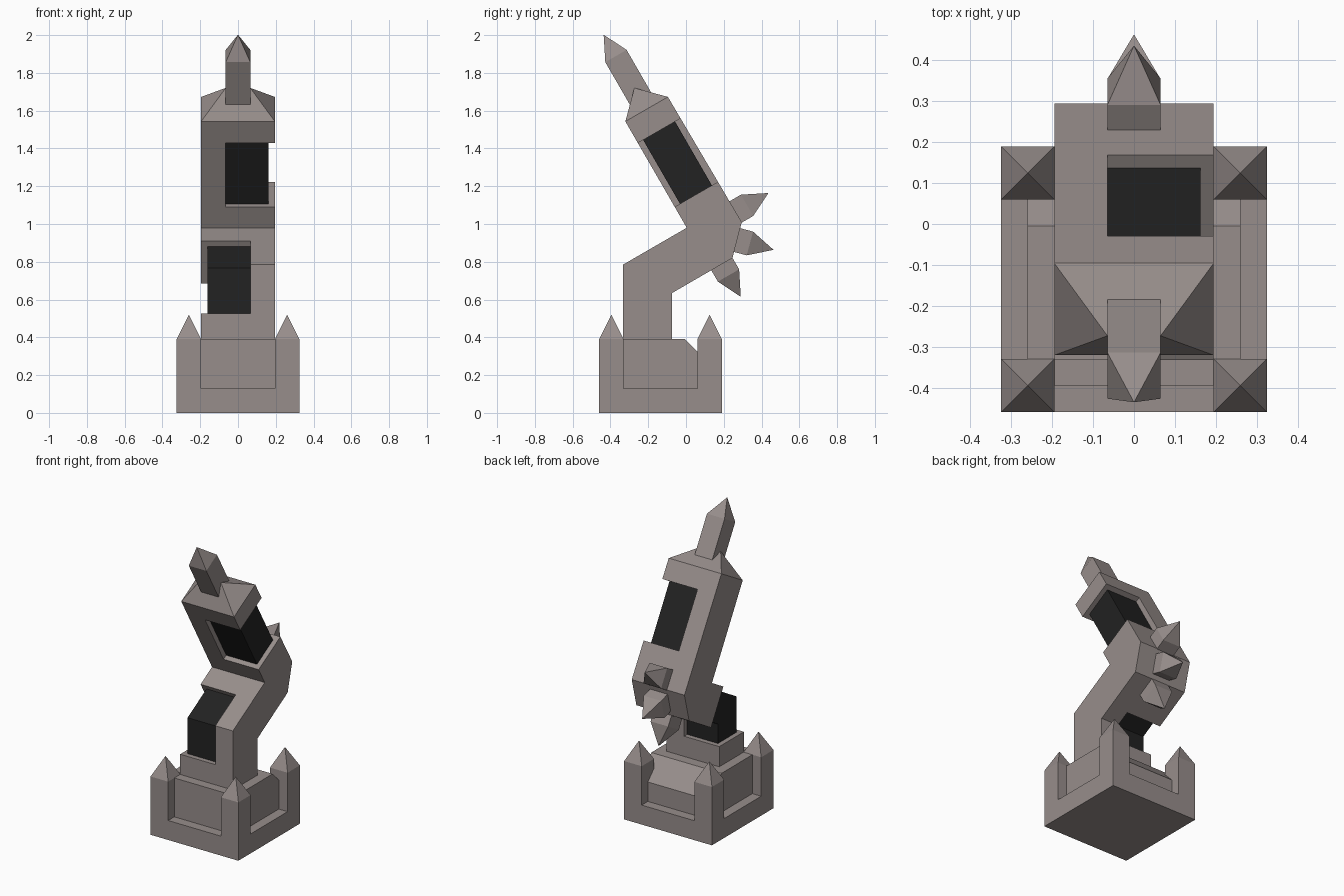
import bpy, bmesh
from mathutils import Vector

if "Cube" in bpy.data.objects:
    bpy.data.objects.remove(bpy.data.objects["Cube"])

W = 0.195   # half width of the arm
H = 0.065   # half width of posts and spikes


def material(name, rgb):
    m = bpy.data.materials.new(name)
    m.diffuse_color = (*rgb, 1)
    m.use_nodes = True
    m.node_tree.nodes["Principled BSDF"].inputs["Base Color"].default_value = m.diffuse_color
    return m


STONE = material("warm grey stone", (0.31, 0.27, 0.26))
DARK = material("near black core", (0.016, 0.016, 0.016))


def make(name, verts, faces, mat=STONE):
    bm = bmesh.new()
    vs = [bm.verts.new(v) for v in verts]
    for f in faces:
        bm.faces.new([vs[i] for i in f])
    bmesh.ops.recalc_face_normals(bm, faces=bm.faces)
    me = bpy.data.meshes.new(name)
    bm.to_mesh(me)
    bm.free()
    me.materials.append(mat)
    ob = bpy.data.objects.new(name, me)
    bpy.context.collection.objects.link(ob)
    return ob


def prism(name, profile, x0, x1, mat=STONE):
    """Side (y, z) profile extruded from x0 to x1."""
    n = len(profile)
    verts = [(x, y, z) for x in (x0, x1) for y, z in profile]
    faces = [tuple(range(n)), tuple(range(n, 2 * n))]
    faces += [(i, (i + 1) % n, (i + 1) % n + n, i + n) for i in range(n)]
    return make(name, verts, faces, mat)


def box(name, x0, x1, y0, y1, z0, z1):
    return prism(name, [(y0, z0), (y1, z0), (y1, z1), (y0, z1)], x0, x1)


def spike(name, base, axis, shaft, tip=0.13):
    """Square shaft ending in a pyramid; shaft 0 gives only the pyramid."""
    base, a, u = Vector(base), Vector(axis).normalized(), Vector((1, 0, 0))
    v = a.cross(u)
    ring = [u * H * i + v * H * j for i, j in ((-1, -1), (1, -1), (1, 1), (-1, 1))]
    verts = [base + r for r in ring]
    faces = [(0, 1, 2, 3)]
    k = 0
    if shaft:
        verts += [base + a * shaft + r for r in ring]
        faces += [(i, (i + 1) % 4, (i + 1) % 4 + 4, i + 4) for i in range(4)]
        k = 4
    verts.append(base + a * (shaft + tip))
    faces += [(k + i, k + (i + 1) % 4, k + 4) for i in range(4)]
    return make(name, verts, faces)


def cut(ob, cutter):
    cutter.hide_render = True
    cutter.hide_viewport = True
    cutter.display_type = 'WIRE'
    m = ob.modifiers.new("cut", 'BOOLEAN')
    m.operation, m.solver, m.object = 'DIFFERENCE', 'EXACT', cutter


# Base: a block with a cross cut out, leaving slab and four corner posts
base = box("base_with_posts", -0.325, 0.325, -0.46, 0.19, 0, 0.39)
cut(base, box("base_cutter_y", -W, W, -0.6, 0.4, 0.13, 0.6))
cut(base, box("base_cutter_x", -0.5, 0.5, -0.33, 0.06, 0.13, 0.6))
for x in (-0.26, 0.26):
    for y in (-0.395, 0.125):
        spike("post_cap", (x, y, 0.39), (0, 0, 1), 0)

# Inner plinth with sloping back
prism("plinth", [(-0.395, 0.13), (-0.395, 0.39), (-0.005, 0.39),
                 (0.125, 0.26), (0.125, 0.13)], -0.26, 0.26)

# Arm directions in the side plane: upper arm and lower arm, with their normals
D, N = Vector((-0.5, 0.866)), Vector((0.866, 0.5))
L, M = N, Vector((0.5, -0.866))
KNEE = Vector((-0.333, 0.785))     # front bend of the lower arm
ELBOW = Vector((0.004, 0.98))      # inner corner of the elbow
TOP = ELBOW + D * 0.65             # front corner at the top of the upper arm

# Bent arm body
arm = prism("bent_arm", [(-0.333, 0.35), KNEE, ELBOW, TOP, TOP + N * 0.26,
                         (0.295, 1.01), (0.246, 0.82), (-0.073, 0.635), (-0.073, 0.35)], -W, W)

# Upper opening on the right, with dark core
p, q = ELBOW + D * 0.128, ELBOW + D * 0.518
cut(arm, prism("upper_cutter", [p - N * 0.1, q - N * 0.1, q + N * 0.4, p + N * 0.4], -H, 0.4))
prism("upper_core", [p + N * 0.0325, q + N * 0.0325, q + N * 0.2275, p + N * 0.2275],
      -H, 0.1625, DARK)

# Lower opening on the left follows the bend, with dark core
e = KNEE + L * 0.25
cut(arm, prism("lower_cutter", [(-0.5, 0.525), (-0.5, 1.0), e - M * 0.1, e + M * 0.36,
                                (0.062, 0.525)], -0.4, H))
prism("lower_core", [(-0.3005, 0.525), (-0.3005, 0.766), e + M * 0.0325, e + M * 0.2275,
                     (-0.1055, 0.654), (-0.1055, 0.525)], -0.1625, H, DARK)

# Hipped roof on top of the arm
mid = TOP + N * 0.13
r = mid + D * 0.13
back = TOP + N * 0.26
make("hip_roof", [(-W, *TOP), (W, *TOP), (W, *back), (-W, *back), (-H, *r), (H, *r)],
     [(0, 1, 2, 3), (0, 1, 5, 4), (2, 3, 4, 5), (1, 2, 5), (3, 0, 4)])

# Top spire
s = mid + D * 0.02
spike("top_spire", (0, *s), (0, *D), 0.305)

# Three elbow spikes, each square to its own face
for c, a in (((0.263, 1.064), (0.866, 0.5)),
             ((0.2705, 0.915), (0.966, -0.259)),
             ((0.19, 0.788), (0.5, -0.866))):
    c, a = Vector(c), Vector(a)
    spike("elbow_spike", (0, *(c - a * 0.02)), (0, *a), 0.09)
